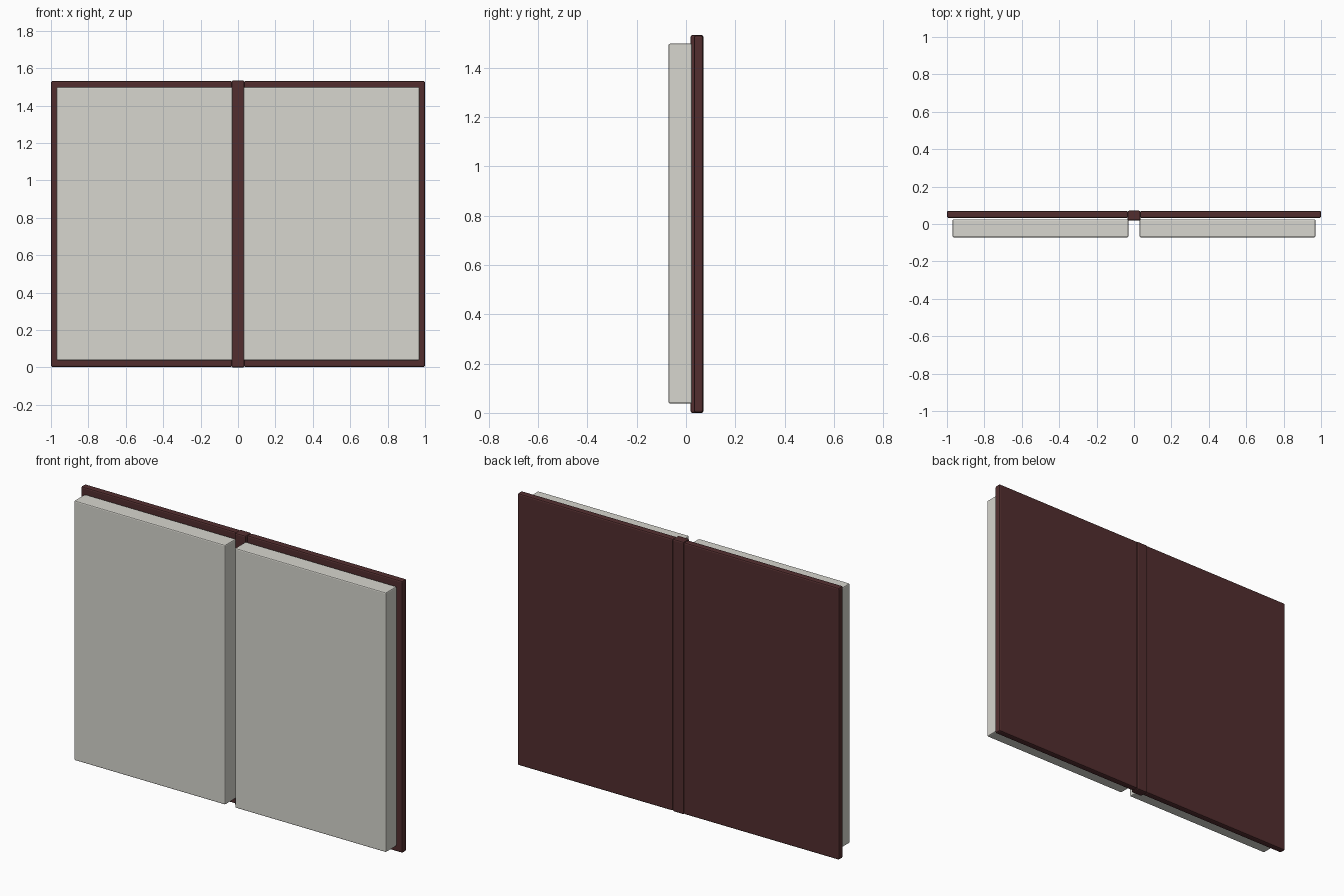
import bpy
from mathutils import Vector

if "Cube" in bpy.data.objects:
    bpy.data.objects.remove(bpy.data.objects["Cube"])


def material(name, color):
    m = bpy.data.materials.new(name)
    m.diffuse_color = color
    m.use_nodes = True
    m.node_tree.nodes["Principled BSDF"].inputs["Base Color"].default_value = m.diffuse_color
    return m


leather = material("dark_red_leather", (0.085, 0.027, 0.028, 1))
paper = material("paper", (0.68, 0.67, 0.62, 1))


def box(name, lo, hi, mat, bevel):
    """Bevelled box spanning two opposite corners."""
    lo, hi = Vector(lo), Vector(hi)
    bpy.ops.mesh.primitive_cube_add(size=1, location=(lo + hi) / 2)
    ob = bpy.context.object
    ob.name = name
    ob.scale = hi - lo
    bpy.ops.object.transform_apply(location=False, rotation=False, scale=True)
    mod = ob.modifiers.new("Bevel", "BEVEL")
    mod.width = bevel
    mod.segments = 2
    ob.data.materials.append(mat)
    return ob


# Spine joining the two covers
box("spine", (-0.035, 0.018, 0), (0.035, 0.071, 1.533), leather, 0.008)

# Cover board and page block on each side
for side, s in (("left", -1), ("right", 1)):
    x0, x1 = sorted((s * 0.033, s * 1.0))
    box(side + "_cover", (x0, 0.032, 0.002), (x1, 0.070, 1.531), leather, 0.008)
    x0, x1 = sorted((s * 0.03, s * 0.97))
    box(side + "_pages", (x0, -0.071, 0.038), (x1, 0.025, 1.498), paper, 0.006)
